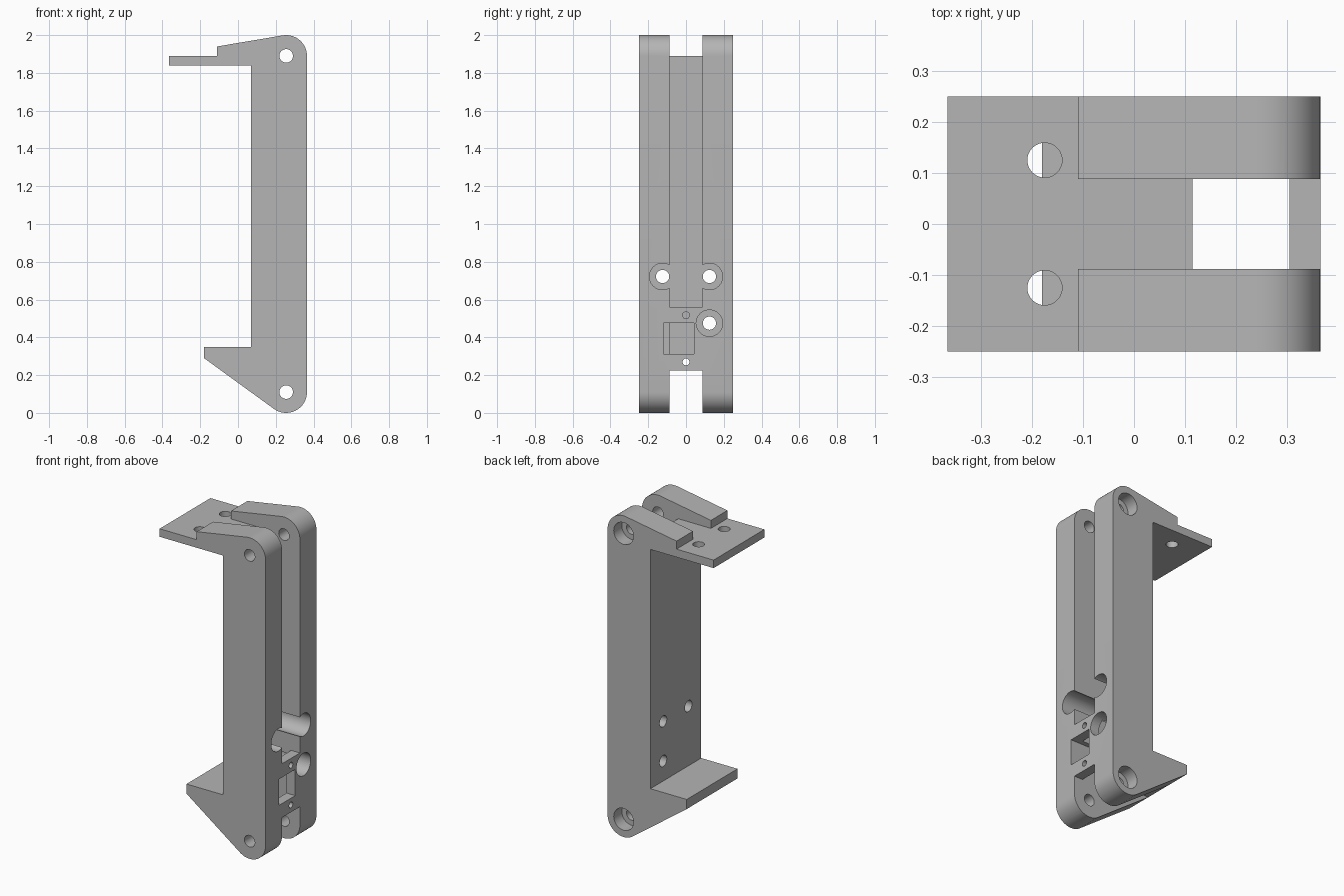
import bpy, bmesh
from math import cos, sin, radians
from mathutils import Matrix, Vector

if "Cube" in bpy.data.objects:
    bpy.data.objects.remove(bpy.data.objects["Cube"], do_unlink=True)

grey = bpy.data.materials.new("plain_grey")
grey.use_nodes = True
grey.diffuse_color = (0.46, 0.46, 0.46, 1)
grey.node_tree.nodes["Principled BSDF"].inputs["Base Color"].default_value = grey.diffuse_color

HALF = 0.25            # half width of the bracket
SLOT = 0.088           # half width of the central channel
PIVOT_X, LOW, HIGH, R = 0.255, 0.11, 1.89, 0.11
FACE = PIVOT_X + R     # outer face of the column
FLOOR = 0.115          # depth of the channel and screw recesses


def make_object(name, bm):
    bmesh.ops.recalc_face_normals(bm, faces=bm.faces)
    mesh = bpy.data.meshes.new(name)
    bm.to_mesh(mesh)
    bm.free()
    mesh.materials.append(grey)
    obj = bpy.data.objects.new(name, mesh)
    bpy.context.collection.objects.link(obj)
    return obj


def cut(body, bm):
    """Subtract a temporary cutter from the body."""
    cutter = make_object("cutter", bm)
    cutter.hide_render = True
    mod = body.modifiers.new("cut", "BOOLEAN")
    mod.operation, mod.solver, mod.object = "DIFFERENCE", "EXACT", cutter
    bpy.context.view_layer.objects.active = body
    bpy.ops.object.modifier_apply(modifier=mod.name)
    bpy.data.objects.remove(cutter, do_unlink=True)


def box(x0, x1, y0, y1, z0, z1):
    bm = bmesh.new()
    bmesh.ops.create_cube(bm, size=1)
    bmesh.ops.scale(bm, vec=(x1 - x0, y1 - y0, z1 - z0), verts=bm.verts)
    bmesh.ops.translate(bm, vec=((x0 + x1) / 2, (y0 + y1) / 2, (z0 + z1) / 2), verts=bm.verts)
    return bm


def rod(start, end, radius):
    a, b = Vector(start), Vector(end)
    turn = (b - a).to_track_quat("Z", "Y").to_matrix().to_4x4()
    bm = bmesh.new()
    bmesh.ops.create_cone(bm, cap_ends=True, segments=40, radius1=radius, radius2=radius,
                          depth=(b - a).length, matrix=Matrix.Translation((a + b) / 2) @ turn)
    return bm


def arc(z, start, end, steps=16):
    angles = [radians(start + (end - start) * i / steps) for i in range(steps + 1)]
    return [(PIVOT_X + R * cos(t), z + R * sin(t)) for t in angles]


# Side profile: rounded column with a lower ledge and an upper shelf
profile = arc(LOW, -126.4, 0) + arc(HIGH, 0, 99.7)
profile += [(-0.11, 1.94), (-0.11, HIGH), (-FACE, HIGH), (-FACE, 1.84),
            (0.07, 1.84), (0.07, 0.35), (-0.18, 0.35), (-0.18, 0.29)]
bm = bmesh.new()
face = bm.faces.new([bm.verts.new((x, -HALF, z)) for x, z in profile])
side = bmesh.ops.extrude_face_region(bm, geom=[face])
bmesh.ops.translate(bm, vec=(0, 2 * HALF, 0),
                    verts=[v for v in side["geom"] if isinstance(v, bmesh.types.BMVert)])
bracket = make_object("bracket", bm)

# Gap between the upper prongs and between the lower prongs
cut(bracket, box(-0.3, 0.5, -SLOT, SLOT, HIGH, 2.2))
cut(bracket, box(-0.3, 0.305, -SLOT, SLOT, -0.2, 0.29))
cut(bracket, box(0.2, 0.5, -SLOT, SLOT, -0.2, 0.225))

# Channel, open above the cover strip and running on behind it
cut(bracket, box(FLOOR, 0.305, -SLOT, SLOT, 0.2, 2.1))
cut(bracket, box(FLOOR, 0.5, -SLOT, SLOT, 0.56, 2.1))

# Window and pin holes in the cover strip
cut(bracket, box(0.2, 0.5, -0.118, 0.042, 0.312, 0.475))
for z in (0.27, 0.517):
    cut(bracket, rod((0.2, 0, z), (0.5, 0, z), 0.018))

# Recessed screw holes through the column
for y, z in ((-0.124, 0.722), (0.124, 0.722), (0.124, 0.475)):
    cut(bracket, rod((FLOOR, y, z), (0.5, y, z), 0.07))
    cut(bracket, rod((0, y, z), (0.2, y, z), 0.035))

# Pivot holes, recessed on the rear face
for z in (LOW, HIGH):
    cut(bracket, rod((PIVOT_X, -0.4, z), (PIVOT_X, 0.4, z), 0.036))
    cut(bracket, rod((PIVOT_X, 0.17, z), (PIVOT_X, 0.4, z), 0.068))

# Holes in the upper shelf
for y in (-0.125, 0.125):
    cut(bracket, rod((-0.175, y, 1.7), (-0.175, y, 2.0), 0.034))

bpy.ops.object.select_all(action="DESELECT")
bracket.select_set(True)
bpy.context.view_layer.objects.active = bracket
bpy.ops.object.shade_smooth_by_angle(angle=radians(30))
